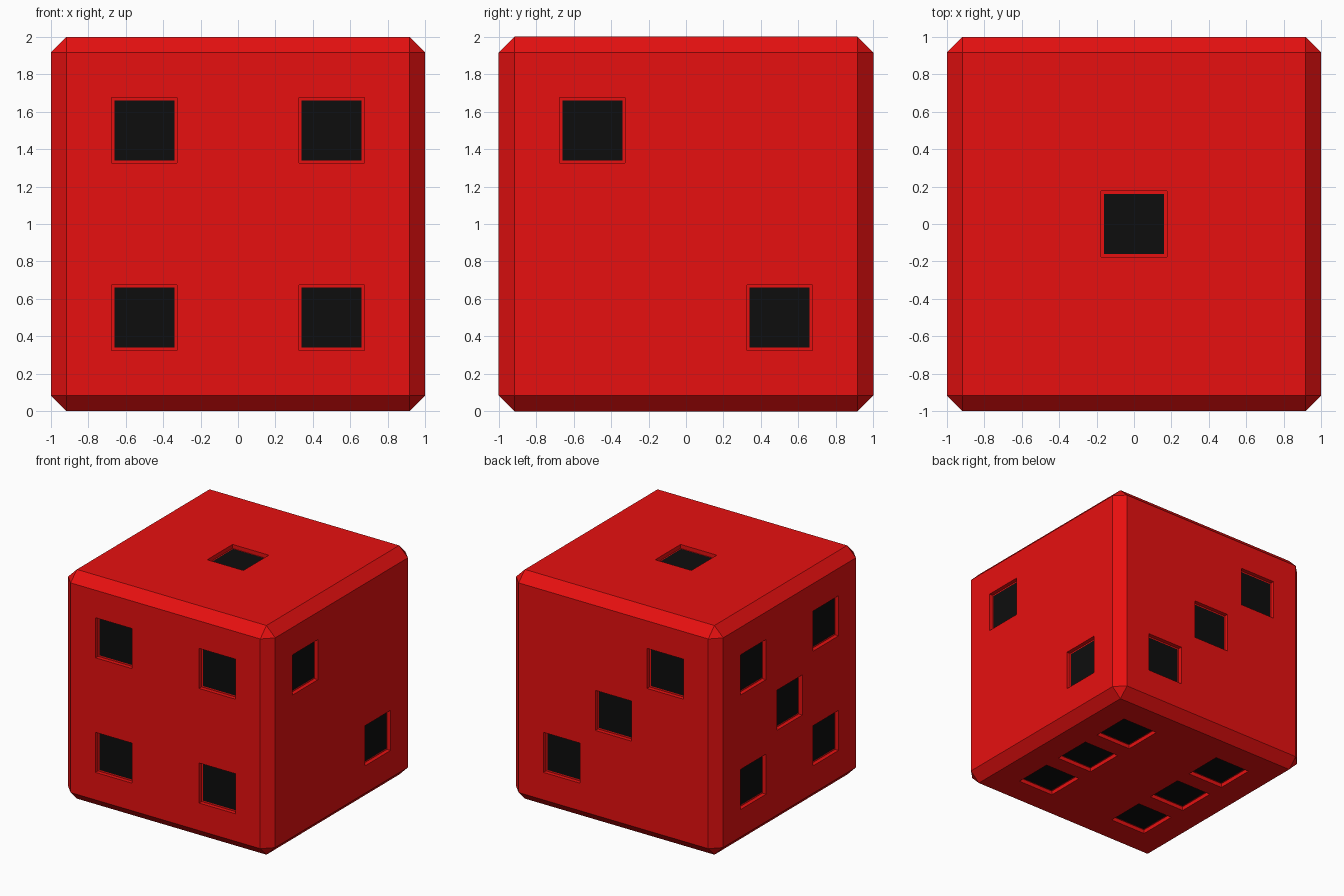
import bpy, bmesh
from mathutils import Vector, Matrix

if "Cube" in bpy.data.objects:
    bpy.data.objects.remove(bpy.data.objects["Cube"])

PIP, TILE, DEPTH, CHAMFER = 0.35, 0.32, 0.035, 0.085
CENTRE = Vector((0, 0, 1))
X, Y, Z = Vector((1, 0, 0)), Vector((0, 1, 0)), Vector((0, 0, 1))
H = 0.5

# Pip layouts: face normal, in-face axes, pip positions
FACES = [
    (-Y, X, Z, [(a, b) for a in (-H, H) for b in (-H, H)]),             # front: four
    (X, Y, Z, [(-H, H), (H, -H)]),                                      # right: two
    (Z, X, Y, [(0, 0)]),                                                # top: one
    (Y, X, Z, [(H, -H), (0, 0), (-H, H)]),                              # back: three
    (-X, Y, Z, [(a, b) for a in (-H, H) for b in (-H, H)] + [(0, 0)]),  # left: five
    (-Z, X, Y, [(a, b) for a in (-H, H) for b in (-H, 0, H)]),          # bottom: six
]


def material(name, colour):
    mat = bpy.data.materials.new(name)
    mat.diffuse_color = colour
    mat.use_nodes = True
    mat.node_tree.nodes["Principled BSDF"].inputs["Base Color"].default_value = mat.diffuse_color
    return mat


def make_object(name, bm, mat=None):
    bmesh.ops.recalc_face_normals(bm, faces=bm.faces)
    mesh = bpy.data.meshes.new(name)
    bm.to_mesh(mesh)
    bm.free()
    obj = bpy.data.objects.new(name, mesh)
    bpy.context.collection.objects.link(obj)
    if mat:
        mesh.materials.append(mat)
    return obj


def pip_boxes(size, low, high):
    """One box per pip, reaching from low to high along the face normal."""
    bm = bmesh.new()
    for n, u, v, spots in FACES:
        for a, b in spots:
            pos = CENTRE + u * a + v * b + n * (low + high) / 2
            dims = [abs(c) * (high - low) + (1 - abs(c)) * size for c in n]
            bmesh.ops.create_cube(bm, size=1, matrix=Matrix.Translation(pos) @ Matrix.Diagonal((*dims, 1)))
    return bm


red = material("red", (0.8, 0.005, 0.005, 1))
black = material("black", (0.004, 0.004, 0.004, 1))

# Chamfered cube body
bm = bmesh.new()
bmesh.ops.create_cube(bm, size=2, matrix=Matrix.Translation(CENTRE))
bmesh.ops.bevel(bm, geom=bm.edges[:], offset=CHAMFER, segments=1, affect='EDGES')
body = make_object("die_body", bm, red)

# Square pockets cut into every face
cutter = make_object("pocket_cutter", pip_boxes(PIP, 1 - DEPTH, 1.1), red)
cutter.hide_render = True
mod = body.modifiers.new("pockets", 'BOOLEAN')
mod.operation = 'DIFFERENCE'
mod.solver = 'EXACT'
mod.object = cutter
bpy.context.view_layer.objects.active = body
bpy.ops.object.modifier_apply(modifier=mod.name)
bpy.data.objects.remove(cutter)

# Black tiles on the pocket floors
make_object("pips", pip_boxes(TILE, 1 - DEPTH - 0.01, 1 - DEPTH + 0.005), black)
